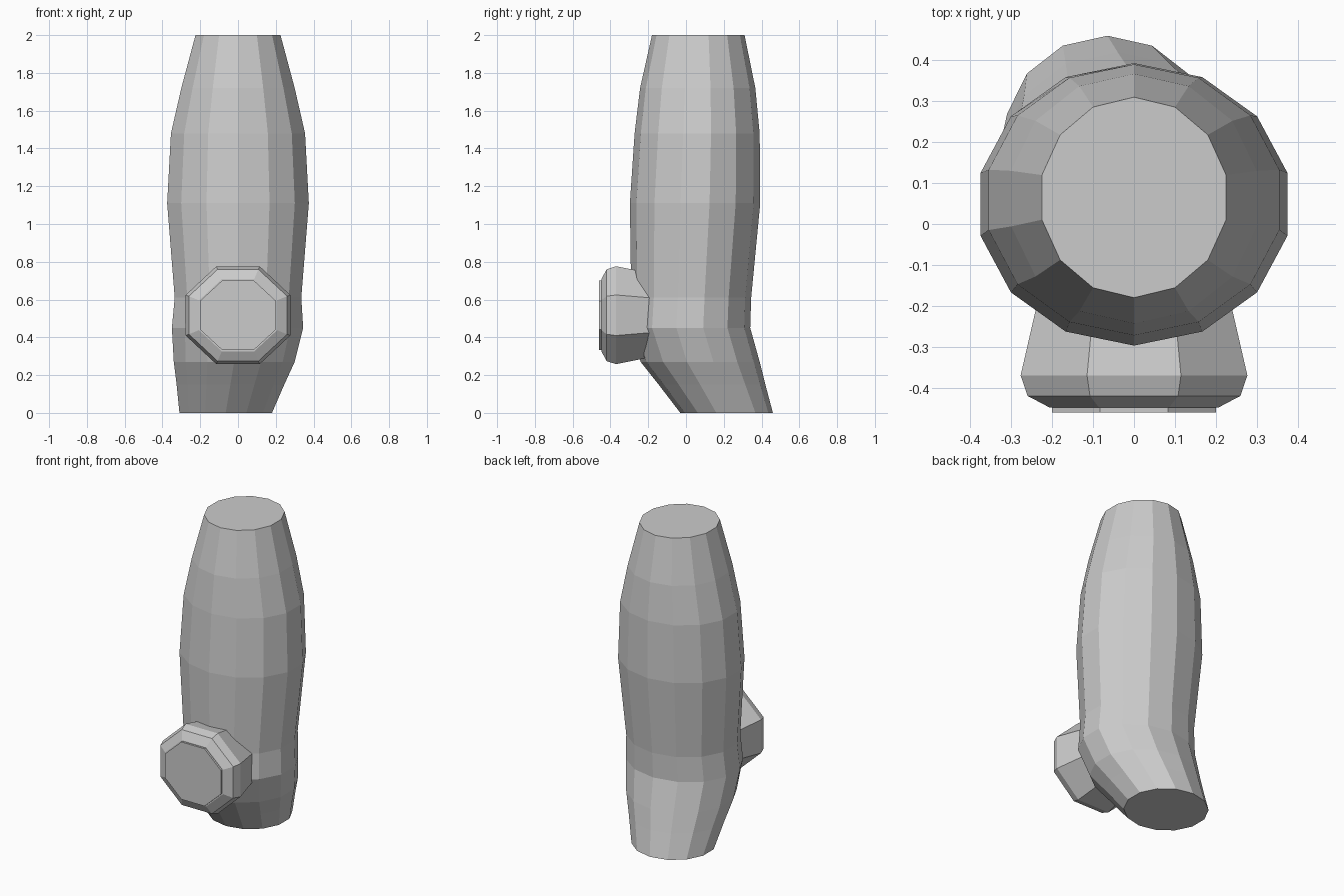
import bpy, bmesh
from math import sin, cos, pi

cube = bpy.data.objects.get("Cube")
if cube:
    bpy.data.objects.remove(cube)

grey = bpy.data.materials.new("plain grey")
grey.use_nodes = True
colour = (0.6, 0.6, 0.6, 1)
grey.diffuse_color = colour
grey.node_tree.nodes["Principled BSDF"].inputs["Base Color"].default_value = colour


def loft(name, rings):
    """Join equal-sized rings of points into a closed faceted solid."""
    bm = bmesh.new()
    loops = [[bm.verts.new(p) for p in ring] for ring in rings]
    n = len(loops[0])
    for a, b in zip(loops, loops[1:]):
        for i in range(n):
            j = (i + 1) % n
            bm.faces.new((a[i], a[j], b[j], b[i]))
    bm.faces.new(loops[0][::-1])
    bm.faces.new(loops[-1])
    bmesh.ops.recalc_face_normals(bm, faces=bm.faces)
    mesh = bpy.data.meshes.new(name)
    bm.to_mesh(mesh)
    bm.free()
    mesh.materials.append(grey)
    obj = bpy.data.objects.new(name, mesh)
    bpy.context.collection.objects.link(obj)


# Bent trunk: height, left edge, right edge, front, back
sections = [
    (0.00, -0.31, 0.18, -0.03, 0.46),
    (0.15, -0.325, 0.245, -0.145, 0.42),
    (0.27, -0.34, 0.30, -0.24, 0.39),
    (0.45, -0.35, 0.345, -0.30, 0.34),
    (0.61, -0.335, 0.335, -0.29, 0.345),
    (1.11, -0.375, 0.375, -0.297, 0.393),
    (1.48, -0.355, 0.355, -0.272, 0.39),
    (1.72, -0.30, 0.30, -0.243, 0.367),
    (2.00, -0.225, 0.225, -0.18, 0.31),
]
SIDES = 14
trunk = []
for z, x0, x1, y0, y1 in sections:
    cx, cy = (x0 + x1) / 2, (y0 + y1) / 2
    rx, ry = (x1 - x0) / 2 / cos(pi / SIDES), (y1 - y0) / 2
    angles = [2 * pi * i / SIDES for i in range(SIDES)]
    trunk.append([(cx + rx * sin(a), cy + ry * cos(a), z) for a in angles])
loft("trunk", trunk)

# Octagonal knob on the front: depth, half width, half height
knob = []
for y, w, h in [(-0.10, 0.215, 0.205), (-0.37, 0.277, 0.259), (-0.42, 0.26, 0.243),
                (-0.448, 0.207, 0.191), (-0.448, 0.20, 0.185), (-0.46, 0.20, 0.185)]:
    k = cos(pi / 8)
    angles = [pi / 8 + pi * i / 4 for i in range(8)]
    knob.append([(w / k * cos(a), y, 0.517 + h / k * sin(a)) for a in angles])
loft("front_knob", knob)
